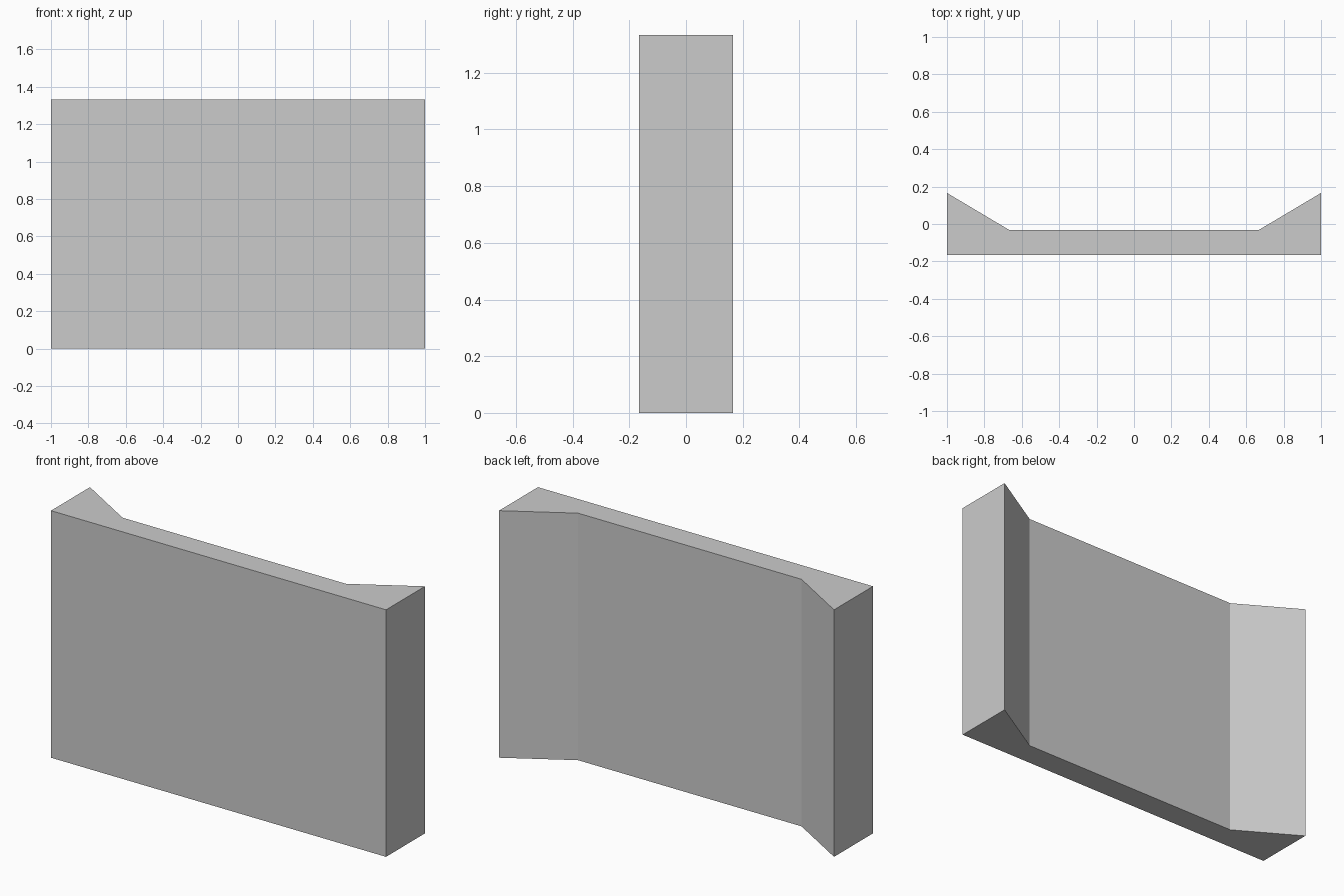
import bpy
import bmesh

if "Cube" in bpy.data.objects:
    bpy.data.objects.remove(bpy.data.objects["Cube"])

HEIGHT = 1.333

# Plan outline: right half, mirrored to make the left half
right_half = [(1.0, -0.166), (1.0, 0.166), (0.667, -0.032)]
outline = right_half + [(-x, y) for x, y in reversed(right_half)]

# Wall panel with flared ends: extrude the outline upward
bm = bmesh.new()
base = bm.faces.new([bm.verts.new((x, y, 0)) for x, y in outline])
result = bmesh.ops.extrude_face_region(bm, geom=[base], use_keep_orig=True)
top = [v for v in result["geom"] if isinstance(v, bmesh.types.BMVert)]
bmesh.ops.translate(bm, verts=top, vec=(0, 0, HEIGHT))
bmesh.ops.recalc_face_normals(bm, faces=bm.faces)

mesh = bpy.data.meshes.new("wall_panel")
bm.to_mesh(mesh)
bm.free()
panel = bpy.data.objects.new("wall_panel", mesh)
bpy.context.collection.objects.link(panel)
